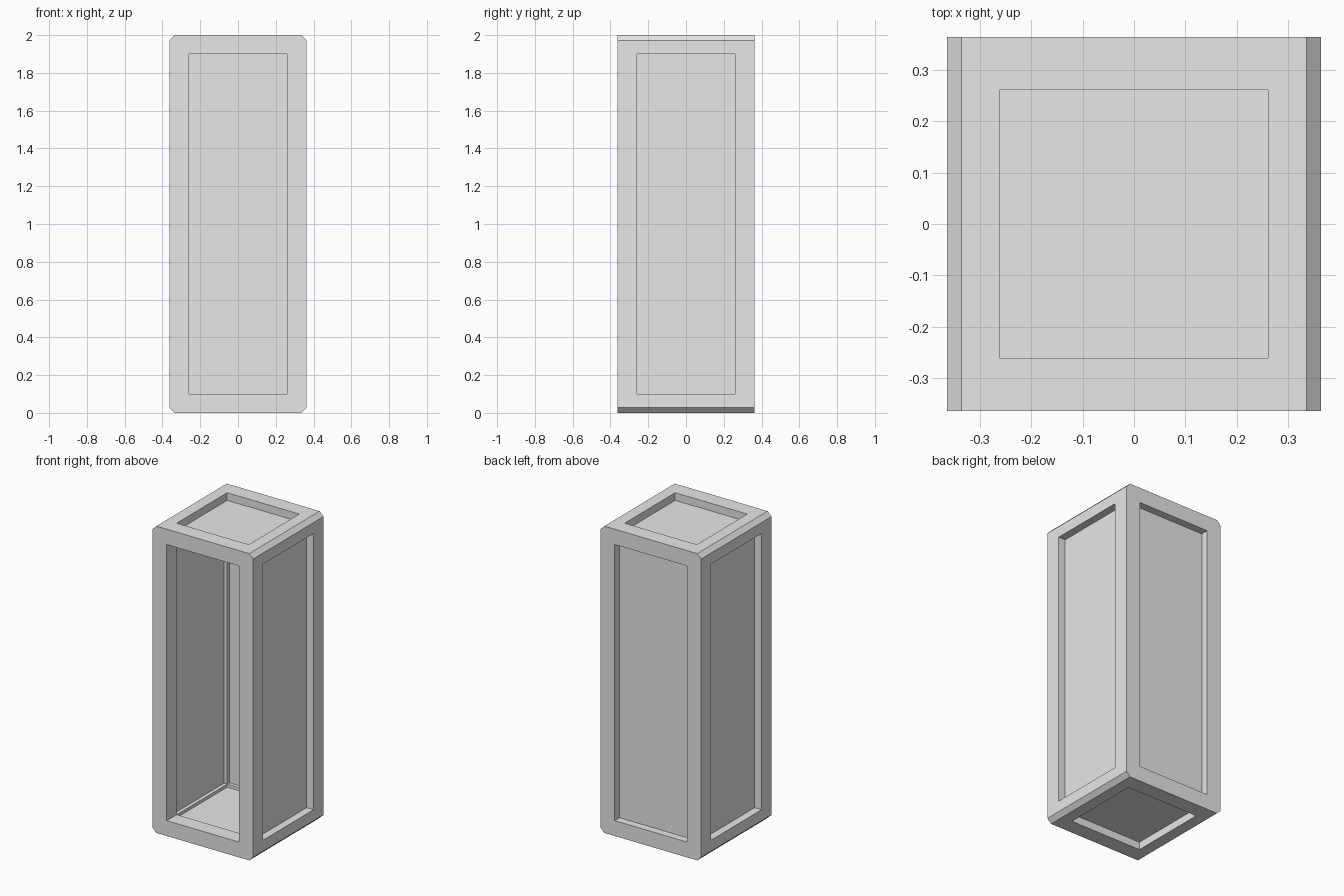
import bpy, bmesh

if "Cube" in bpy.data.objects:
    bpy.data.objects.remove(bpy.data.objects["Cube"])

W, H = 0.363, 2.0      # half width, height
O = 0.26               # half opening
Z0, Z1 = 0.1, 1.9      # opening bottom / top
C = 0.028              # chamfer
R0, R1 = 0.05, 0.08    # panel outer / inner depth below the frame face

grey = bpy.data.materials.new("light grey")
grey.diffuse_color = (0.8, 0.8, 0.8, 1)
grey.use_nodes = True
grey.node_tree.nodes["Principled BSDF"].inputs["Base Color"].default_value = grey.diffuse_color


def finish(bm, name):
    bmesh.ops.recalc_face_normals(bm, faces=bm.faces)
    me = bpy.data.meshes.new(name)
    bm.to_mesh(me)
    bm.free()
    me.materials.append(grey)
    ob = bpy.data.objects.new(name, me)
    bpy.context.collection.objects.link(ob)
    return ob


def box(name, lo, hi):
    bm = bmesh.new()
    bmesh.ops.create_cube(bm, size=1)
    for v in bm.verts:
        v.co = [lo[i] if v.co[i] < 0 else hi[i] for i in range(3)]
    return finish(bm, name)


# Frame: chamfered profile extruded front to back
bm = bmesh.new()
profile = [(-W + C, 0), (W - C, 0), (W, C), (W, H - C),
           (W - C, H), (-W + C, H), (-W, H - C), (-W, C)]
face = bm.faces.new([bm.verts.new((x, -W, z)) for x, z in profile])
ext = bmesh.ops.extrude_face_region(bm, geom=[face])
bmesh.ops.translate(bm, vec=(0, 2 * W, 0),
                    verts=[g for g in ext["geom"] if isinstance(g, bmesh.types.BMVert)])
frame = finish(bm, "frame")

# Openings cut straight through along each axis
lo, hi = (-O, -O, Z0), (O, O, Z1)
cutters = []
for axis in range(3):
    a, b = list(lo), list(hi)
    a[axis], b[axis] = -1, 3
    cutter = box("opening_cutter", a, b)
    cutter.hide_render = True
    mod = frame.modifiers.new("opening", 'BOOLEAN')
    mod.operation, mod.solver, mod.object = 'DIFFERENCE', 'EXACT', cutter
    cutters.append(cutter)
bpy.context.view_layer.update()
cut = bpy.data.meshes.new_from_object(
    frame.evaluated_get(bpy.context.evaluated_depsgraph_get()))
frame.modifiers.clear()
frame.data = cut
for c in cutters:
    bpy.data.objects.remove(c)

# Recessed panels on every side but the open front
for name, axis, start, end in (
        ("left_panel", 0, -W + R0, -W + R1),
        ("right_panel", 0, W - R1, W - R0),
        ("back_panel", 1, W - R1, W - R0),
        ("floor_panel", 2, R0, R1),
        ("top_panel", 2, H - R1, H - R0)):
    a, b = list(lo), list(hi)
    a[axis], b[axis] = start, end
    box(name, a, b)
